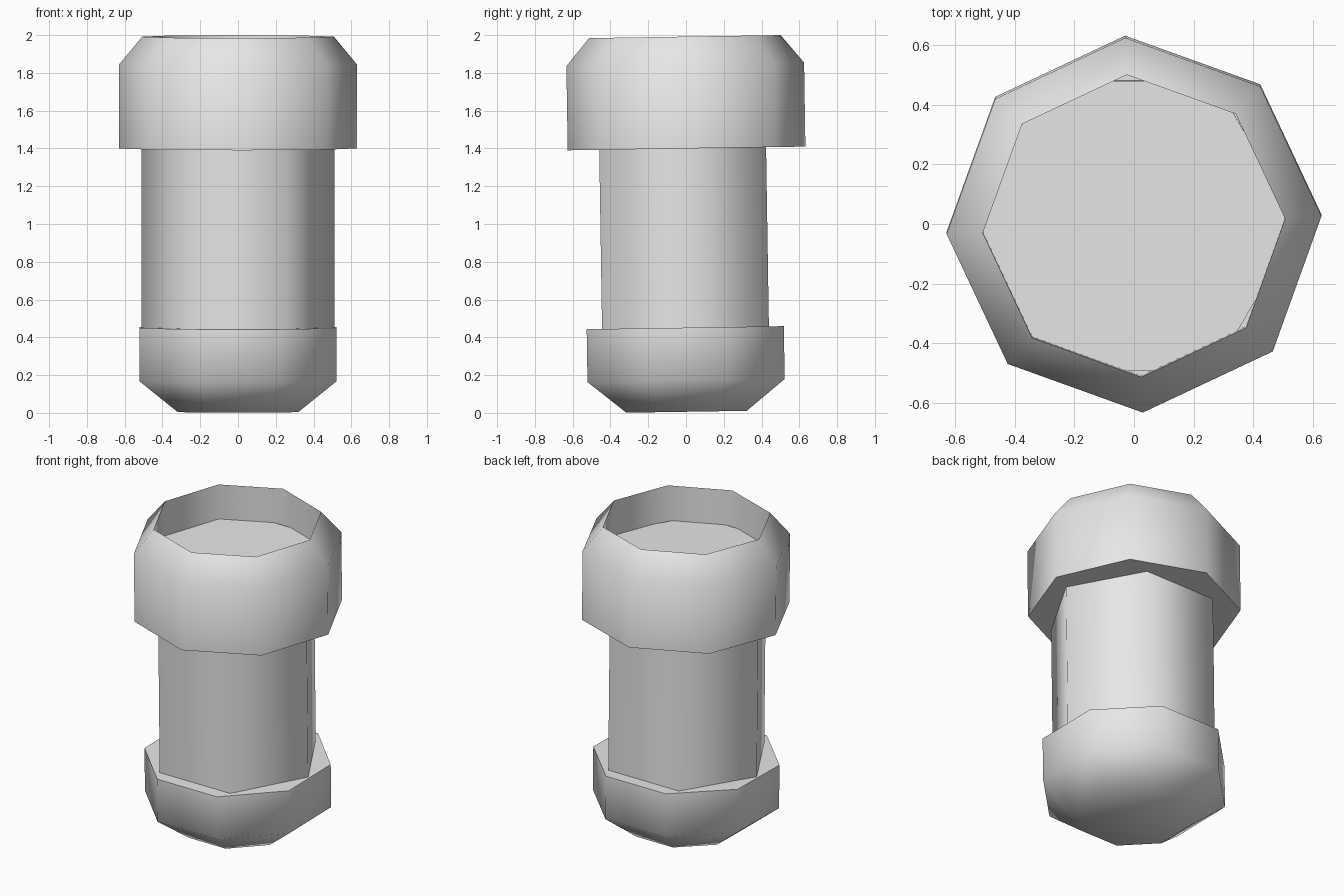
import bpy, bmesh, math

cube = bpy.data.objects.get("Cube")
if cube:
    bpy.data.objects.remove(cube, do_unlink=True)

grey = bpy.data.materials.new("plain grey")
grey.use_nodes = True
colour = (0.8, 0.8, 0.8, 1)
grey.diffuse_color = colour
grey.node_tree.nodes["Principled BSDF"].inputs["Base Color"].default_value = colour

LEAN = math.radians(0.9)


def turned(name, profile, sides, turn, place):
    """Sweep (radius, height) pairs round the axis, closing both ends."""
    bm = bmesh.new()
    rings = []
    for radius, height in profile:
        ring = []
        for i in range(sides):
            a = math.radians(turn) + math.tau * i / sides
            ring.append(bm.verts.new((radius * math.cos(a), radius * math.sin(a), height)))
        rings.append(ring)
    for low, high in zip(rings, rings[1:]):
        for i in range(sides):
            j = (i + 1) % sides
            bm.faces.new((low[i], low[j], high[j], high[i]))
    bm.faces.new(rings[0][::-1])
    bm.faces.new(rings[-1])
    mesh = bpy.data.meshes.new(name)
    bm.to_mesh(mesh)
    bm.free()
    mesh.materials.append(grey)
    obj = bpy.data.objects.new(name, mesh)
    bpy.context.collection.objects.link(obj)
    obj.location = place
    obj.rotation_euler.x = LEAN
    bpy.ops.object.select_all(action="DESELECT")
    obj.select_set(True)
    bpy.context.view_layer.objects.active = obj
    bpy.ops.object.shade_smooth_by_angle(angle=math.radians(65))
    return obj


# Chamfered foot
turned("base", [(0.345, 0), (0.565, 0.165), (0.565, 0.445)], 8, 22.5, (0, 0.003, 0.006))

# Six-sided shaft
turned("shaft", [(0.51, 0), (0.51, 1.15)], 6, 0, (0, -0.002, 0.4))

# Collar with a chamfered rim and a recessed top
turned("collar", [(0.63, 0), (0.63, 0.445), (0.508, 0.592), (0.508, 0.33)],
       8, 2.7, (0, 0.003, 1.4))

# Six-sided plug forming the floor of the recess
turned("recess_floor", [(0.562, 0), (0.562, 0.06)], 6, 0, (-0.01, -0.005, 1.705))
